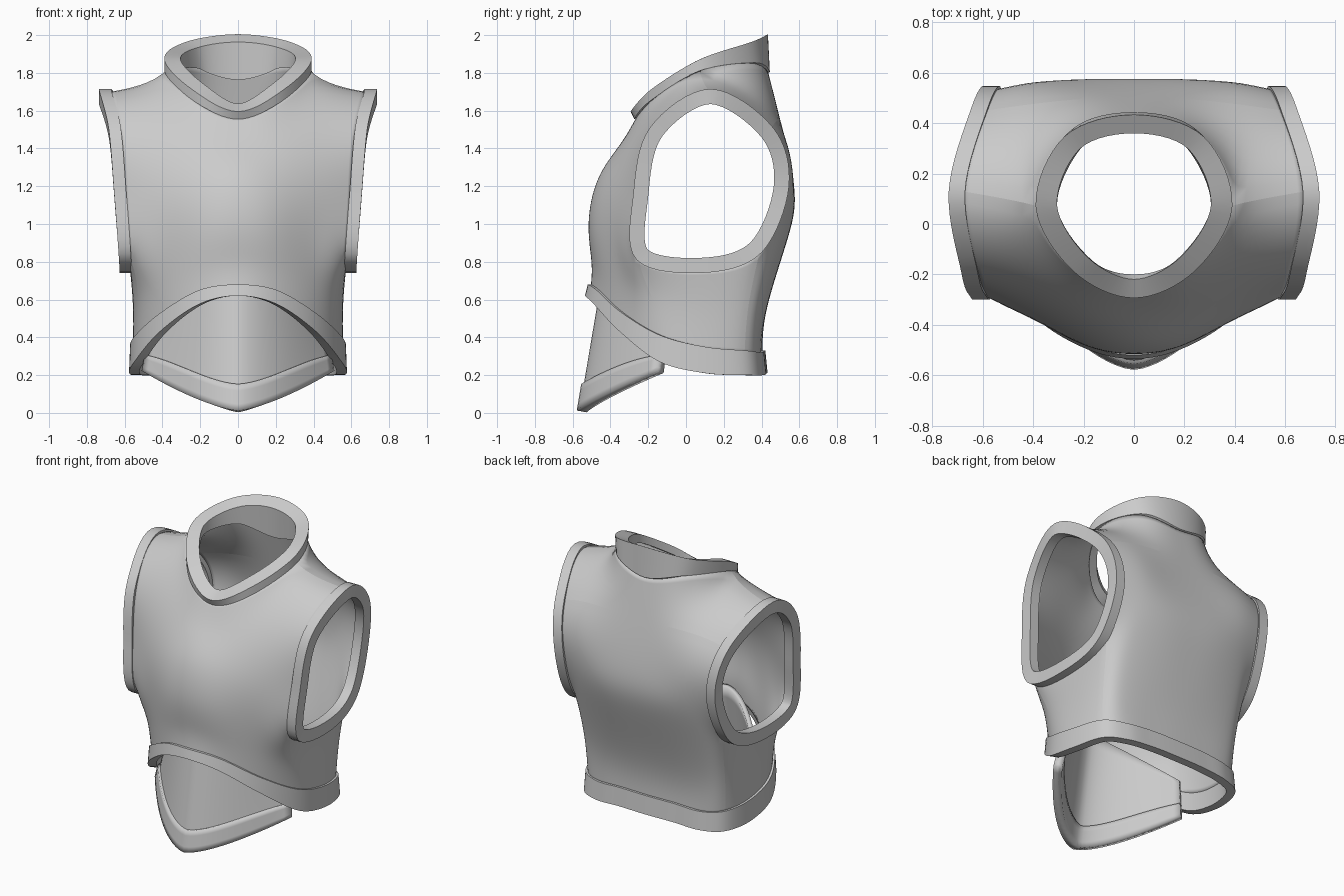
import bpy, bmesh
from mathutils import Vector as V

if "Cube" in bpy.data.objects:
    bpy.data.objects.remove(bpy.data.objects["Cube"])


def pts(*p):
    return [V(q) for q in p]


def flip(p):
    return V((-p.x, p.y, p.z))


def make(name, verts, faces):
    me = bpy.data.meshes.new(name)
    me.from_pydata([tuple(v) for v in verts], [], faces)
    me.update()
    ob = bpy.data.objects.new(name, me)
    bpy.context.collection.objects.link(ob)
    return ob


def smooth(ob):
    bpy.ops.object.select_all(action='DESELECT')
    bpy.context.view_layer.objects.active = ob
    ob.select_set(True)
    bpy.ops.object.shade_smooth_by_angle(angle=0.7)


def solidify(ob, thickness, offset=-1):
    m = ob.modifiers.new("thickness", 'SOLIDIFY')
    m.thickness, m.offset = thickness, offset


def loop_of(half):
    return half + [flip(p) for p in reversed(half[1:-1])]


def spline(p, n=8):
    # closed smooth curve through the points
    out = []
    for i in range(len(p)):
        a, b, c, d = (p[(i + k) % len(p)] for k in (-1, 0, 1, 2))
        for j in range(n):
            t = j / n
            out.append(0.5 * (2 * b + (c - a) * t + (2 * a - 5 * b + 4 * c - d) * t * t
                              + (3 * b - a - 3 * c + d) * t ** 3))
    return out


def trim(name, seam, edge, axis, width, out):
    # raised band with a rectangular section between two closed curves
    s, e = spline(seam), spline(edge)
    n = len(s)
    mid = sum(s, V()) / n
    nor = [V(axis).cross(s[(i + 1) % n] - s[i - 1]).normalized() for i in range(n)]
    if sum(k.dot(p - mid) for k, p in zip(nor, s)) < 0:
        nor = [-k for k in nor]
    verts = []
    for curve, d in ((s, out), (e, out), (e, out - width), (s, out - width)):
        verts += [p + k * d for p, k in zip(curve, nor)]
    faces = [(r * n + i, r * n + (i + 1) % n, (r + 1) % 4 * n + (i + 1) % n, (r + 1) % 4 * n + i)
             for r in range(4) for i in range(n)]
    ob = make(name, verts, faces)
    bm = bmesh.new()
    bm.from_mesh(ob.data)
    bmesh.ops.recalc_face_normals(bm, faces=bm.faces)
    bm.to_mesh(ob.data)
    bm.free()
    smooth(ob)


# Torso rows, right half, running from front centre round to back centre
hem = pts((0, -.505, .66), (.2, -.46, .63), (.4, -.33, .51), (.53, -.13, .39), (.555, .1, .33),
          (.51, .31, .31), (.38, .385, .3), (.2, .4, .31), (0, .405, .31))
waist = pts((0, -.5, .8), (.2, -.465, .77), (.4, -.35, .69), (.53, -.18, .61), (.555, .1, .55),
            (.52, .33, .56), (.4, .405, .56), (.2, .425, .56), (0, .43, .56))
ribs = pts((0, -.515, 1.0), (.2, -.48, .98), (.41, -.37, .91), (.575, -.25, .82), (.57, .1, .757),
           (.55, .39, .86), (.4, .5, .91), (.2, .535, .93), (0, .54, .93))
chest_f = pts((0, -.465, 1.24), (.2, -.435, 1.22), (.42, -.35, 1.18), (.6, -.265, 1.15))
chest_b = pts((.54, .53, 1.2), (.38, .562, 1.2), (.2, .572, 1.2), (0, .572, 1.2))
upper_f = pts((0, -.35, 1.42), (.2, -.32, 1.44), (.42, -.23, 1.5), (.63, -.18, 1.5))
upper_b = pts((.59, .45, 1.5), (.42, .475, 1.54), (.2, .495, 1.55), (0, .5, 1.55))
neck = pts((0, -.265, 1.56), (.22, -.19, 1.65), (.38, .07, 1.81), (.25, .36, 1.85), (0, .435, 1.8))
shoulder = V((.68, .13, 1.70))

strips = [(hem, waist), (waist, ribs), (ribs[:4], chest_f), (ribs[5:], chest_b),
          (chest_f, upper_f), (chest_b, upper_b),
          (upper_f, neck[:3] + [shoulder]), (upper_b, [shoulder] + neck[2:])]
quads = []
for low, high in strips:
    for i in range(len(low) - 1):
        q = [low[i], low[i + 1], high[i + 1], high[i]]
        quads += [q, [flip(p) for p in reversed(q)]]
index, verts, faces = {}, [], []
for q in quads:
    face = []
    for p in q:
        key = tuple(round(c, 4) + 0.0 for c in p)
        if key not in index:
            index[key] = len(verts)
            verts.append(p.copy())
        face.append(index[key])
    faces.append(face)

# Torso shell: the cage is adjusted until its smooth surface meets the rows
torso = make("torso_shell", verts, faces)
sub = torso.modifiers.new("smooth", 'SUBSURF')
sub.levels = sub.render_levels = 1
for _ in range(6):
    dg = bpy.context.evaluated_depsgraph_get()
    dg.update()
    limit = [v.co.copy() for v in torso.evaluated_get(dg).data.vertices[:len(verts)]]
    for v, goal, now in zip(torso.data.vertices, verts, limit):
        v.co += goal - now
    torso.data.update()
    torso.update_tag()
sub.levels = sub.render_levels = 3
smooth(torso)
solidify(torso, .04)

# Neck collar, low in front and tall behind
rim = pts((0, -.285, 1.6), (.235, -.18, 1.715), (.38, .07, 1.87), (.27, .34, 1.96), (0, .425, 2.0))
trim("neck_collar", loop_of(neck), loop_of(rim), (0, -.49, .87), .085, .01)

# Hem band
drops = (.04, .055, .08, .12, .12, .11, .1, .1, .1)
hem_low = [V((p.x * 1.01, p.y * 1.03, p.z - d)) for p, d in zip(hem, drops)]
hem_top = [p + V((0, 0, .02)) for p in hem]
trim("hem_band", loop_of(hem_top), loop_of(hem_low), (0, 0, 1), .055, .015)

# Armhole bands, right and left
arm = ribs[3:6] + [chest_b[0], upper_b[0], shoulder, upper_f[3], chest_f[3]]
for side, word in ((1, "right"), (-1, "left")):
    a = [V((side * (p.x - .01), p.y, p.z)) for p in arm]
    b = [V((side * (p.x + .055), p.y, p.z)) for p in arm]
    trim(word + "_armhole_band", a, b, (1, 0, 0), .08, .015)


# Belly plate tucked under the front of the hem
def plate(name, top, thickness, offset, cols=32, rows=10):
    grid = []
    for j in range(rows + 1):
        for i in range(cols + 1):
            u = 2 * i / cols - 1
            k = abs(u)
            low = V((.5 * u, -.565 + .42 * k ** 1.6, .01 + .21 * k ** 1.4))
            high = V((.46 * u, -.44 + .33 * k ** 1.7, .75 - .3 * k ** 1.7))
            grid.append(low.lerp(high, top(k) * j / rows))
    w = cols + 1
    ob = make(name, grid, [(j * w + i, j * w + i + 1, (j + 1) * w + i + 1, (j + 1) * w + i)
                           for j in range(rows) for i in range(cols)])
    smooth(ob)
    solidify(ob, thickness, offset)


plate("belly_plate", lambda k: 1, .03, -1)
plate("belly_plate_band", lambda k: .19 + .18 * k * k, .055, -.5, rows=4)
